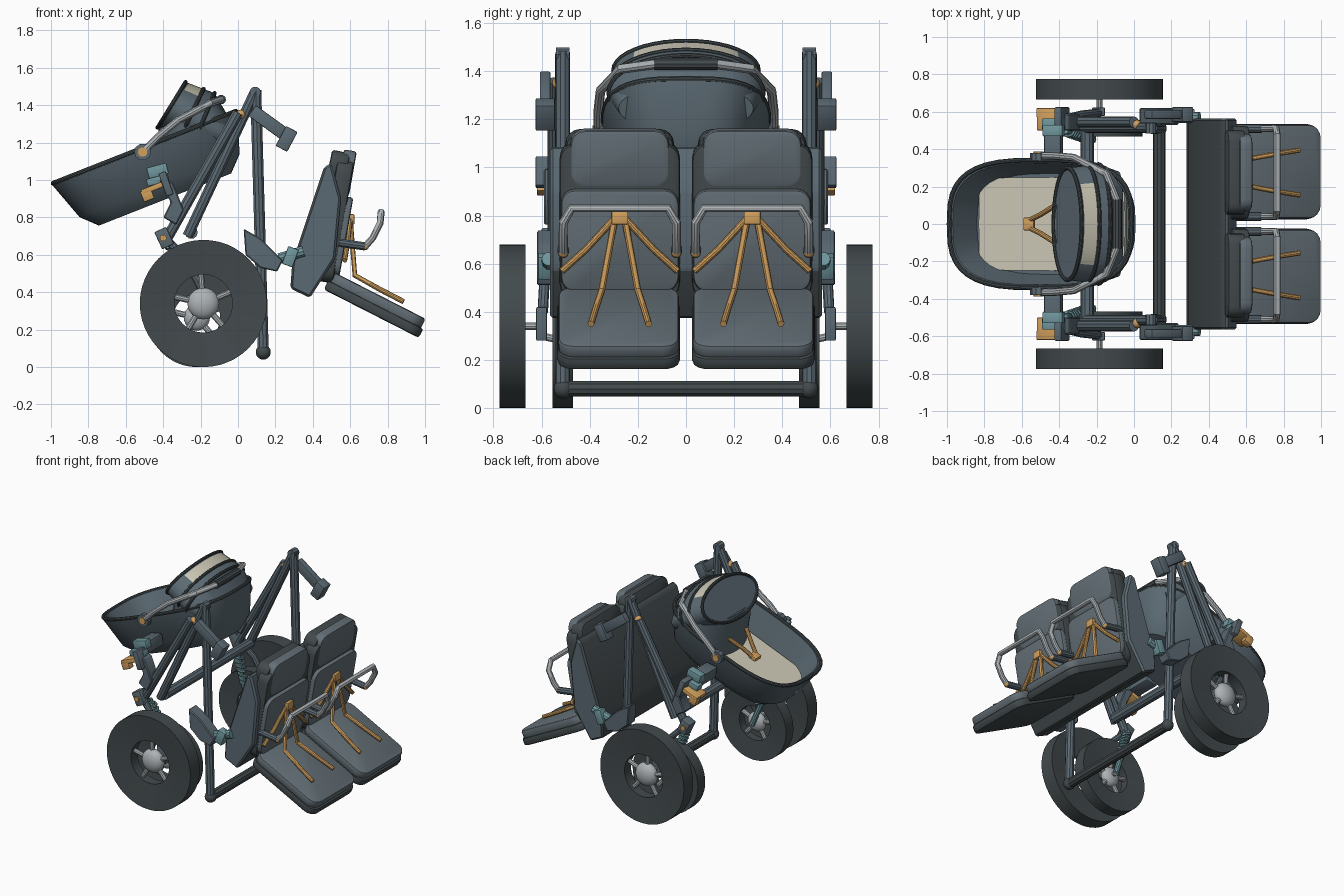
import bpy, bmesh
from math import sin, cos, pi, radians, copysign
from mathutils import Matrix

cube = bpy.data.objects.get("Cube")
if cube:
    bpy.data.objects.remove(cube, do_unlink=True)


def material(name, rgb):
    m = bpy.data.materials.new(name)
    m.use_nodes = True
    m.diffuse_color = (*rgb, 1)
    m.node_tree.nodes["Principled BSDF"].inputs["Base Color"].default_value = (*rgb, 1)
    return m


SLATE = material("slate frame", (.105, .143, .17))
SEAT = material("grey seat fabric", (.125, .158, .18))
DARK = material("dark rubber", (.055, .068, .073))
METAL = material("light metal", (.42, .45, .47))
CREAM = material("cream padding", (.6, .57, .46))
ORANGE = material("orange webbing", (.64, .35, .11))
TEAL = material("teal fitting", (.16, .31, .34))


def finish(name, bm, *mats, bevel=0, segments=2):
    bmesh.ops.recalc_face_normals(bm, faces=bm.faces)
    if bevel:
        bmesh.ops.bevel(bm, geom=bm.edges[:], offset=bevel, segments=segments, affect='EDGES', profile=.5)
    me = bpy.data.meshes.new(name)
    bm.to_mesh(me)
    bm.free()
    for m in mats:
        me.materials.append(m)
    me.shade_smooth()
    me.set_sharp_from_angle(angle=radians(32))
    ob = bpy.data.objects.new(name, me)
    bpy.context.collection.objects.link(ob)
    return ob


def box(name, center, size, mat, pitch=0):
    bm = bmesh.new()
    bmesh.ops.create_cube(bm, size=1)
    bm.transform(Matrix.Translation(center) @ Matrix.Rotation(-radians(pitch), 4, 'Y')
                 @ Matrix.Diagonal((*size, 1)))
    return finish(name, bm, mat, bevel=.006)


def pad(name, center, size, mat, pitch, radius):
    # cushion with rounded outline in its broad plane and soft edges
    bm = bmesh.new()
    bmesh.ops.create_cube(bm, size=1)
    bm.transform(Matrix.Diagonal((*size, 1)))
    thin = [e for e in bm.edges if abs(e.verts[0].co.z - e.verts[1].co.z) > .01]
    bmesh.ops.bevel(bm, geom=thin, offset=radius, segments=4, affect='EDGES', profile=.5)
    rims = [e for e in bm.edges if abs(e.verts[0].co.z - e.verts[1].co.z) < .001]
    bmesh.ops.bevel(bm, geom=rims, offset=.014, segments=2, affect='EDGES', profile=.5)
    bm.transform(Matrix.Translation(center) @ Matrix.Rotation(-radians(pitch), 4, 'Y'))
    return finish(name, bm, mat)


def tube(name, points, r, mat, cyclic=False):
    cu = bpy.data.curves.new(name, 'CURVE')
    cu.dimensions = '3D'
    cu.bevel_depth, cu.bevel_resolution, cu.use_fill_caps = r, 3, True
    sp = cu.splines.new('POLY')
    sp.points.add(len(points) - 1)
    for p, co in zip(sp.points, points):
        p.co = (*co, 1)
    sp.use_cyclic_u = cyclic
    tmp = bpy.data.objects.new(name + "_path", cu)
    bm = bmesh.new()
    bm.from_mesh(tmp.to_mesh())
    tmp.to_mesh_clear()
    bpy.data.objects.remove(tmp)
    return finish(name, bm, mat)


def ball(name, center, r, mat, squash=1):
    bm = bmesh.new()
    bmesh.ops.create_uvsphere(bm, u_segments=20, v_segments=12, radius=r)
    bm.transform(Matrix.Translation(center) @ Matrix.Diagonal((1, squash, 1, 1)))
    return finish(name, bm, mat)


def slab(name, outline, y0, y1, mat, bevel=.006):
    bm = bmesh.new()
    face = bm.faces.new([bm.verts.new((x, y0, z)) for x, z in outline])
    out = bmesh.ops.extrude_face_region(bm, geom=[face])
    for v in out["geom"]:
        if isinstance(v, bmesh.types.BMVert):
            v.co.y = y1
    return finish(name, bm, mat, bevel=bevel, segments=1)


def loft(name, rings, *mats, closed=False, rule=None):
    bm = bmesh.new()
    vs = [[bm.verts.new(p) for p in ring] for ring in rings]
    n = len(vs[0])
    for i, (a, b) in enumerate(list(zip(vs, vs[1:])) + ([(vs[-1], vs[0])] if closed else [])):
        for j in range(n):
            f = bm.faces.new((a[j], a[(j + 1) % n], b[(j + 1) % n], b[j]))
            f.material_index = rule(i, j) if rule else 0
    if not closed:
        bm.faces.new(vs[0])
        bm.faces.new(vs[-1])
    return finish(name, bm, *mats)


def wheel(name, x, y, z, r, half, hole, hub):
    # flat tyre with an open centre, spokes and a flattened hub
    turn = [2 * pi * i / 48 for i in range(48)]
    loft(name + "_tyre", [[(x + q * cos(a), y + d, z + q * sin(a)) for a in turn]
                          for q, d in ((r, -half), (r, half), (hole, half * .7), (hole, -half * .7))],
         DARK, closed=True)
    ball(name + "_hub", (x, y, z), hub, METAL, .6)
    for k in range(5):
        a = 2 * pi * k / 5 + .4
        tube(f"{name}_spoke_{k}", [(x + q * cos(a), y, z + q * sin(a)) for q in (hub * .8, hole + .01)], .017, METAL)


# carrycot tub, in a frame tilted up toward the head end
TILT = radians(21.5)


def cot_ring(v, a, b, n=40, power=.66):
    ring = []
    for i in range(n):
        c, s = cos(2 * pi * i / n), sin(2 * pi * i / n)
        u = a * copysign(abs(c) ** power, c)
        ring.append((-.5 + u * cos(TILT) - v * sin(TILT), b * copysign(abs(s) ** power, s),
                     1.175 + u * sin(TILT) + v * cos(TILT)))
    return ring


loft("carrycot_tub", [cot_ring(-.3, .38, .21), cot_ring(-.22, .46, .29), cot_ring(0, .535, .35),
                      cot_ring(0, .505, .325), cot_ring(-.19, .44, .27)], SLATE)
tube("carrycot_rim", cot_ring(0, .525, .342), .013, DARK, cyclic=True)
loft("carrycot_mattress", [cot_ring(v, .42, .25, power=.3) for v in (-.2, -.165)], CREAM)
box("carrycot_buckle", (-.56, 0, 1.03), (.06, .07, .03), ORANGE, 21)


# carrycot hood with a pale window band, hoops and an inner head guard
def hood_ring(cx, cz, dx, dz, b, n=40):
    return [(cx + dx * cos(2 * pi * i / n), b * sin(2 * pi * i / n), cz + dz * cos(2 * pi * i / n))
            for i in range(n)]


def blend(a, b, t):
    return [p + (q - p) * t for p, q in zip(a, b)]


front, middle, rear = (-.355, 1.402, .075, .122, .3), (-.19, 1.31, .065, .155, .32), (-.08, 1.245, .025, .1, .28)
steps = [front, blend(front, middle, .1), blend(front, middle, .62), middle, rear]
loft("carrycot_hood", [hood_ring(*s) for s in steps], SLATE, CREAM,
     rule=lambda i, j: int(i == 1 and (j < 5 or j >= 35)))
for label, s in (("front", front), ("centre", steps[2]), ("middle", middle)):
    tube("hood_hoop_" + label, hood_ring(*s), .011, DARK, cyclic=True)
loft("hood_head_guard", [[(-.26 + a * cos(t), b * sin(t), z) for t in (2 * pi * i / 40 for i in range(40))]
                         for a, b, z in ((.15, .25, 1.02), (.165, .295, 1.2), (.165, .295, 1.31))], SLATE)

tube("carry_grip", [(-.09, -.13, 1.43), (-.09, .13, 1.43)], .026, DARK)
tube("chassis_crossbar", [(-.25, -.5, .72), (-.25, .5, .72)], .035, SLATE)
tube("foot_crossbar", [(.135, -.51, .08), (.135, .51, .08)], .034, DARK)

for s, side in ((-1, "front"), (1, "back")):
    def at(x, y, z):
        return (x, s * y, z)

    # carrycot handle and harness
    tube("carry_handle_" + side, [at(-.51, .365, 1.15), at(-.43, .365, 1.23), at(-.32, .355, 1.32),
         at(-.15, .27, 1.41), at(-.09, .12, 1.43)], .02, METAL)
    tube("handle_pivot_" + side, [at(-.51, .34, 1.15), at(-.51, .38, 1.15)], .045, SLATE)
    tube("handle_button_" + side, [at(-.51, .37, 1.15), at(-.51, .388, 1.15)], .026, ORANGE)
    tube("carrycot_strap_" + side, [at(-.56, .02, 1.03), at(-.5, .05, 1.09), at(-.42, .1, 1.16)], .014, ORANGE)

    # paired wheels: large outer, smaller inner, with suspension
    wheel("outer_wheel_" + side, *at(-.185, .72, .34), .34, .054, .155, .085)
    wheel("inner_wheel_" + side, *at(-.22, .512, .265), .265, .043, .125, .07)
    tube("axle_" + side, [at(-.185, .58, .34), at(-.185, .72, .34)], .016, METAL)
    box("axle_carrier_" + side, at(-.19, .6, .35), (.07, .045, .14), SLATE)
    tube("inner_axle_" + side, [at(-.22, .45, .265), at(-.22, .6, .3)], .016, METAL)
    tube("swing_arm_" + side, [at(-.185, .595, .4), at(-.28, .585, .58), at(-.38, .56, .68)], .022, SLATE)
    tube("suspension_rod_" + side, [at(-.37, .5, .66), at(-.22, .45, .265)], .02, TEAL)
    tube("suspension_spring_" + side,
         [at(-.36 + .09 * t + .028 * cos(50 * t), .5 - .03 * t + .028 * sin(50 * t), .65 - .22 * t)
          for t in (i / 64 for i in range(65))], .009, TEAL)

    # side frame tubes
    tube("upright_leg_" + side, [at(.095, .512, 1.48), at(.135, .512, .08)], .031, SLATE)
    ball("foot_joint_" + side, at(.135, .51, .08), .04, DARK)
    tube("inner_diagonal_" + side, [at(.09, .515, 1.47), at(-.27, .515, .7)], .029, SLATE)
    tube("outer_diagonal_" + side, [at(0, .545, 1.36), at(-.39, .545, .67)], .03, SLATE)
    tube("top_joint_" + side, [at(.092, .485, 1.47), at(.092, .54, 1.47)], .03, SLATE)
    ball("release_button_" + side, at(.015, .53, 1.35), .026, ORANGE)
    box("lower_joint_" + side, at(-.395, .56, .69), (.07, .08, .1), SLATE, 25)
    tube("lower_joint_pin_" + side, [at(-.4, .56, .69), at(-.4, .61, .69)], .018, ORANGE)

    # carrycot mount
    slab("mount_bracket_" + side, [(-.42, 1.0), (-.35, .99), (-.29, .84), (-.33, .76), (-.4, .8), (-.36, .88)],
         s * .5, s * .59, SLATE)
    box("mount_arm_" + side, at(-.43, .42, 1.02), (.09, .2, .08), SLATE, 10)
    box("mount_plate_" + side, at(-.385, .575, .98), (.04, .1, .13), SLATE, 20)
    box("mount_cap_" + side, at(-.43, .5, 1.05), (.11, .06, .06), TEAL, 15)
    box("mount_latch_" + side, at(-.43, .535, 1.0), (.12, .06, .04), TEAL, 15)
    box("mount_clip_" + side, at(-.46, .56, .955), (.12, .12, .03), ORANGE, 22)
    box("mount_tab_" + side, at(-.485, .595, .92), (.06, .05, .06), ORANGE, 22)

    # upper adapter and seat mount
    box("adapter_arm_" + side, at(.16, .585, 1.31), (.21, .045, .07), SLATE, -36)
    box("adapter_block_" + side, at(.26, .585, 1.22), (.07, .08, .12), SLATE, -28)
    slab("seat_bracket_" + side, [(.03, .74), (.1, .7), (.13, .68), (.24, .57), (.21, .51), (.12, .53), (.04, .6)],
         s * .53, s * .62, SLATE)
    tube("seat_mount_" + side, [at(.22, .57, .58), at(.35, .57, .62)], .03, TEAL)
    box("seat_mount_block_" + side, at(.28, .585, .59), (.06, .06, .1), TEAL, -20)

    # one seat: back pads, base pads, bumper bar and harness
    cy = .275
    pad("back_pad_rear_" + side, at(.52, cy, .78), (.66, .5, .09), DARK, 80, .07)
    pad("back_pad_" + side, at(.545, cy, .7), (.43, .49, .07), SEAT, 80, .06)
    pad("head_pad_rear_" + side, at(.525, cy, 1.02), (.27, .45, .1), DARK, 78, .06)
    pad("head_pad_" + side, at(.58, cy, 1.04), (.24, .41, .07), SEAT, 80, .06)
    pad("base_pad_lower_" + side, at(.725, cy + .005, .31), (.57, .51, .055), DARK, -27, .07)
    pad("base_pad_" + side, at(.745, cy + .005, .356), (.55, .5, .06), SEAT, -27, .07)
    bar = []
    for e, name in ((-1, "inner"), (1, "outer")):
        y = cy + e * .235
        tube(f"bar_socket_{side}_{name}", [at(.54, y, .665), at(.68, y, .645)], .023, SLATE)
        ball(f"bar_button_{side}_{name}", at(.68, y, .645), .02, ORANGE)
        leg = [at(.68, y, .645), at(.72, y, .69), at(.76, y, .77), at(.765, cy + e * .2, .83)]
        bar += leg if e < 0 else leg[::-1]
        tube(f"shoulder_strap_{side}_{name}", [at(.6, cy + e * .02, .79), at(.585, cy + e * .14, .66),
             at(.57, cy + e * .24, .57)], .014, ORANGE)
        tube(f"lap_strap_{side}_{name}", [at(.6, cy + e * .02, .79), at(.625, cy + e * .075, .49),
             at(.76, cy + e * .1, .415), at(.885, cy + e * .12, .35)], .014, ORANGE)
    tube("bumper_bar_" + side, bar, .019, METAL)
    box("harness_buckle_" + side, at(.605, cy, .79), (.035, .07, .055), ORANGE)

# shared seat shell with a dark rear panel
shell = slab("seat_shell", [(.28, .42), (.385, .37), (.52, .58), (.55, .9), (.5, 1.09), (.46, 1.07), (.29, .56)],
             -.565, .565, SLATE, .012)
shell.data.materials.append(DARK)
for p in shell.data.polygons:
    p.material_index = int(p.normal.x < -.4 or p.normal.z < -.4)
